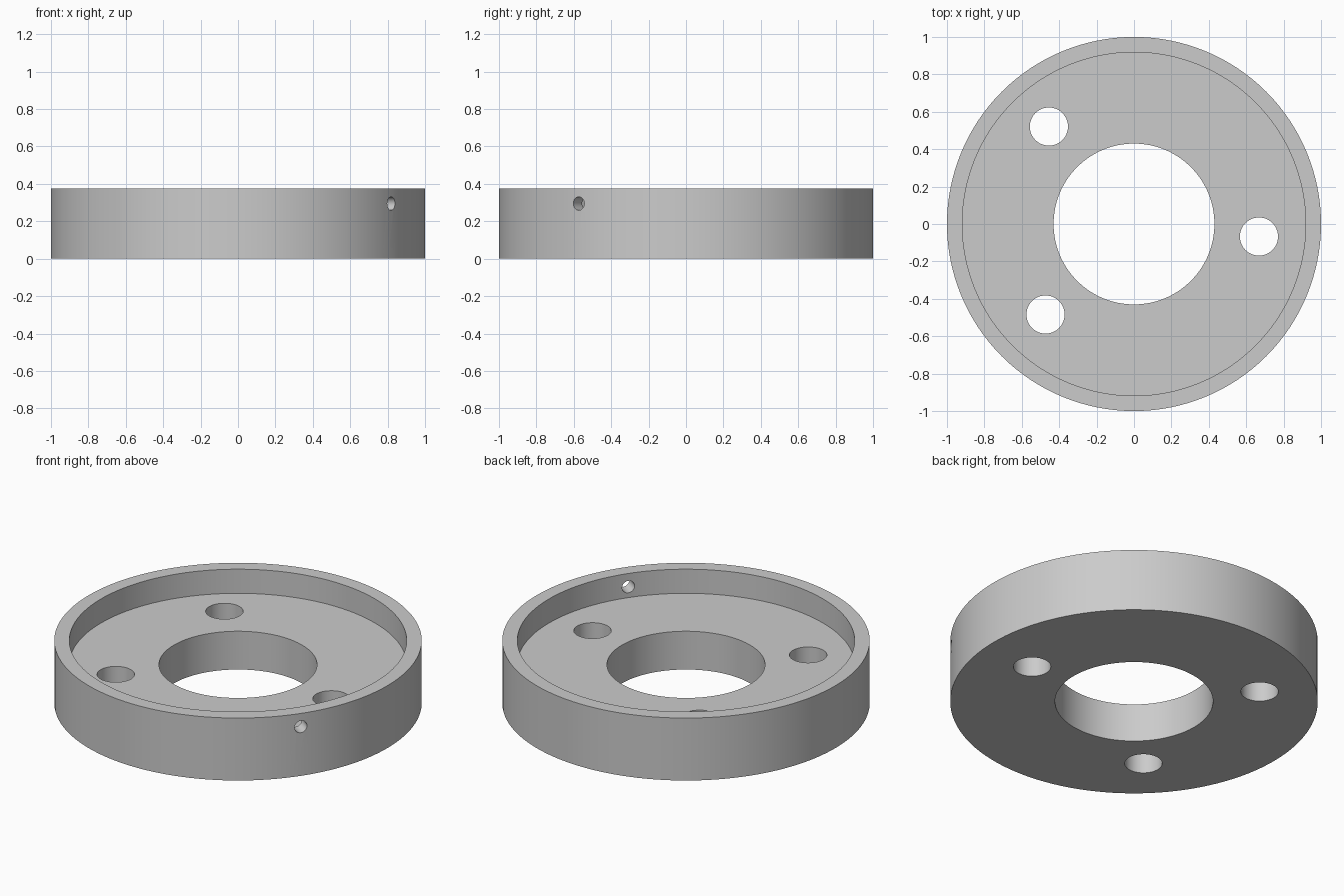
import bpy, bmesh
from math import radians, cos, sin, pi
from mathutils import Vector

cube = bpy.data.objects.get("Cube")
if cube:
    bpy.data.objects.remove(cube, do_unlink=True)

HEIGHT, FLOOR = 0.375, 0.23
OUTER, RECESS, BORE = 1.0, 0.918, 0.43

grey = bpy.data.materials.new("light grey")
grey.use_nodes = True
colour = (0.6, 0.6, 0.6, 1)
grey.diffuse_color = colour
grey.node_tree.nodes["Principled BSDF"].inputs["Base Color"].default_value = colour


def lathe(name, profile, segments):
    """Revolve a closed (radius, z) profile around the z axis."""
    bm = bmesh.new()
    rings = [[bm.verts.new((r * cos(2 * pi * i / segments), r * sin(2 * pi * i / segments), z))
              for r, z in profile] for i in range(segments)]
    for i, ring in enumerate(rings):
        following = rings[(i + 1) % segments]
        for j in range(len(profile)):
            k = (j + 1) % len(profile)
            bm.faces.new((ring[j], following[j], following[k], ring[k]))
    bmesh.ops.recalc_face_normals(bm, faces=bm.faces)
    mesh = bpy.data.meshes.new(name)
    bm.to_mesh(mesh)
    bm.free()
    mesh.materials.append(grey)
    obj = bpy.data.objects.new(name, mesh)
    bpy.context.collection.objects.link(obj)
    return obj


def drill(target, centre, direction, radius, depth):
    """Cut a round hole through the target, then discard the cutter."""
    bpy.ops.mesh.primitive_cylinder_add(vertices=48, radius=radius, depth=depth, location=centre,
                                        rotation=Vector(direction).to_track_quat('Z', 'Y').to_euler())
    cutter = bpy.context.object
    cutter.name = "hole_cutter"
    cutter.hide_render = True
    cutter.data.materials.append(grey)
    cut = target.modifiers.new("hole", 'BOOLEAN')
    cut.operation = 'DIFFERENCE'
    cut.solver = 'EXACT'
    cut.object = cutter
    bpy.context.view_layer.objects.active = target
    bpy.ops.object.modifier_apply(modifier=cut.name)
    bpy.data.objects.remove(cutter, do_unlink=True)


# Ring body with raised rim and centre bore
body = lathe("flanged_ring", [(BORE, 0), (OUTER, 0), (OUTER, HEIGHT), (RECESS, HEIGHT),
                              (RECESS, FLOOR), (BORE, FLOOR)], 128)

# Three bolt holes through the floor
for x, y in [(-0.455, 0.521), (-0.473, -0.484), (0.668, -0.067)]:
    drill(body, (x, y, FLOOR / 2), (0, 0, 1), 0.102, 1)

# Small radial set-screw hole through the rim
angle = radians(-35)
outward = Vector((cos(angle), sin(angle), 0))
drill(body, outward * 0.96 + Vector((0, 0, 0.295)), outward, 0.036, 0.3)

# Smooth curved walls with crisp edges
bpy.ops.object.select_all(action='DESELECT')
body.select_set(True)
bpy.context.view_layer.objects.active = body
bpy.ops.object.shade_smooth_by_angle(angle=radians(30))
